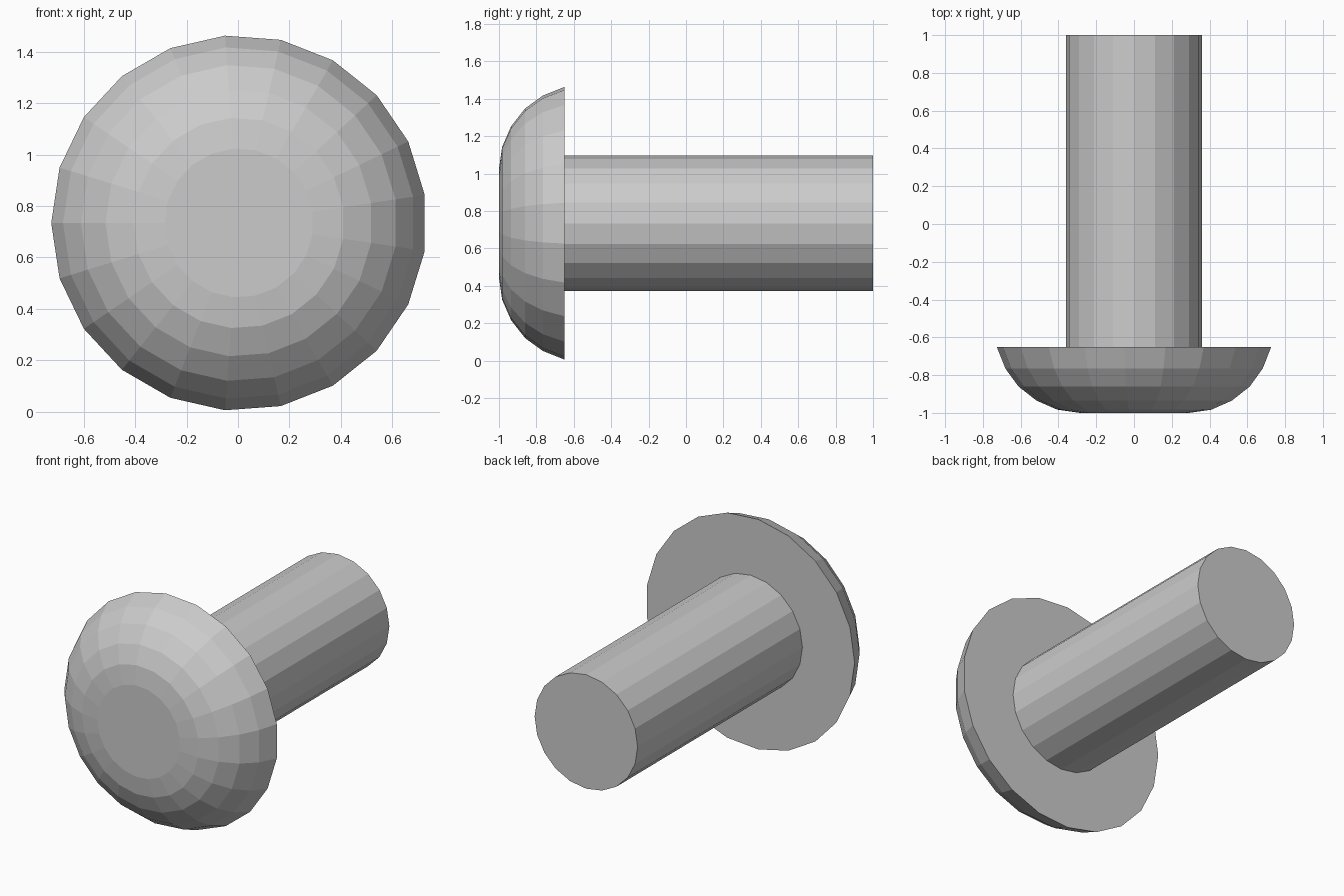
import bpy, bmesh
from math import cos, sin, pi

if "Cube" in bpy.data.objects:
    bpy.data.objects.remove(bpy.data.objects["Cube"])

CENTRE_Z = 0.734


def lathe(name, profile, sides, cx=0.0, start=0.0):
    """Revolve (radius, y) rings around the y axis and cap both ends."""
    bm = bmesh.new()
    rings = []
    for r, y in profile:
        rings.append([bm.verts.new((cx + r * cos(start + 2 * pi * i / sides), y,
                                    CENTRE_Z + r * sin(start + 2 * pi * i / sides)))
                      for i in range(sides)])
    for a, b in zip(rings, rings[1:]):
        for i in range(sides):
            j = (i + 1) % sides
            bm.faces.new((a[i], a[j], b[j], b[i]))
    bm.faces.new(rings[0])
    bm.faces.new(rings[-1])
    bmesh.ops.recalc_face_normals(bm, faces=bm.faces)
    mesh = bpy.data.meshes.new(name)
    bm.to_mesh(mesh)
    bm.free()
    obj = bpy.data.objects.new(name, mesh)
    bpy.context.collection.objects.link(obj)
    return obj


# Domed head: flat front, rounded shoulder, flat underside
lathe("rivet_head",
      [(0.29, -1.0), (0.41, -0.983), (0.52, -0.935),
       (0.616, -0.86), (0.685, -0.765), (0.731, -0.65)],
      21, cx=0.004, start=pi)

# Straight shaft
lathe("rivet_shaft", [(0.361, -0.65), (0.361, 1.0)], 20)
